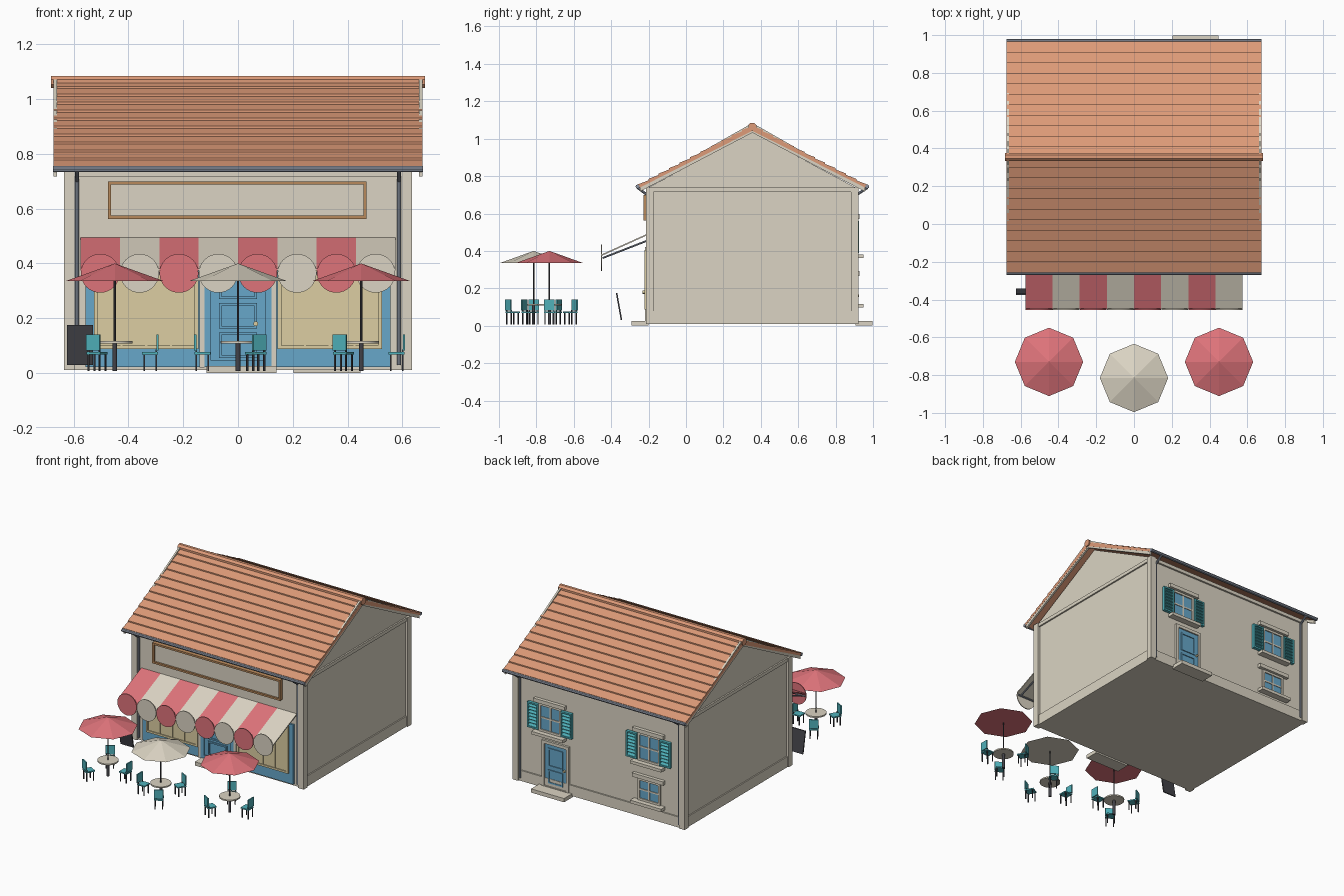
import bpy, bmesh, math
from mathutils import Matrix, Vector

if "Cube" in bpy.data.objects:
    bpy.data.objects.remove(bpy.data.objects["Cube"])


def material(name, r, g, b):
    col = [(c / 255 / 12.92) if c < 11 else ((c / 255 + 0.055) / 1.055) ** 2.4 for c in (r, g, b)] + [1]
    m = bpy.data.materials.new(name)
    m.use_nodes = True
    m.diffuse_color = col
    m.node_tree.nodes["Principled BSDF"].inputs["Base Color"].default_value = col
    return m


PLASTER = material("plaster beige", 219, 212, 195)
ROOF = material("roof terracotta", 222, 155, 120)
RED = material("canvas red", 222, 115, 122)
BLUE = material("joinery blue", 103, 167, 202)
TEAL = material("teal paint", 80, 178, 187)
CREAM = material("shop glass cream", 220, 206, 162)
WOOD = material("sign wood", 185, 138, 92)
DARK = material("dark iron", 66, 66, 72)
METAL = material("gutter grey", 140, 148, 162)


def finish(name, bm, mat, smooth=False):
    bmesh.ops.recalc_face_normals(bm, faces=bm.faces)
    me = bpy.data.meshes.new(name)
    bm.to_mesh(me)
    bm.free()
    me.materials.append(mat)
    ob = bpy.data.objects.new(name, me)
    bpy.context.collection.objects.link(ob)
    if smooth:
        bpy.ops.object.select_all(action='DESELECT')
        ob.select_set(True)
        bpy.context.view_layer.objects.active = ob
        bpy.ops.object.shade_smooth_by_angle(angle=math.radians(40))
    return ob


def boxes(name, mat, *spans):
    """One object from boxes given as x, y and z ranges."""
    bm = bmesh.new()
    for x, y, z in spans:
        centre = Vector([(a + b) / 2 for a, b in (x, y, z)])
        size = Matrix.Diagonal([b - a for a, b in (x, y, z)] + [1])
        bmesh.ops.create_cube(bm, size=1, matrix=Matrix.Translation(centre) @ size)
    return finish(name, bm, mat)


def frame(name, mat, x, y, z, w):
    """Rectangular border of width w facing along y."""
    return boxes(name, mat, (x, y, (z[0], z[0] + w)), (x, y, (z[1] - w, z[1])),
                 ((x[0], x[0] + w), y, (z[0] + w, z[1] - w)), ((x[1] - w, x[1]), y, (z[0] + w, z[1] - w)))


def prism(name, mat, profile, x0, x1):
    """Extrude a (y, z) outline along x."""
    bm = bmesh.new()
    face = bm.faces.new([bm.verts.new((x0, y, z)) for y, z in profile])
    moved = bmesh.ops.extrude_face_region(bm, geom=[face])["geom"]
    bmesh.ops.translate(bm, vec=(x1 - x0, 0, 0), verts=[v for v in moved if isinstance(v, bmesh.types.BMVert)])
    return finish(name, bm, mat)


def rod(name, mat, a, b, r, sides=8, r2=None, smooth=True, spin=0):
    """Cylinder or cone from point a to point b."""
    a, b = Vector(a), Vector(b)
    bm = bmesh.new()
    turn = Vector((0, 0, 1)).rotation_difference(b - a).to_matrix().to_4x4() @ Matrix.Rotation(spin, 4, 'Z')
    bmesh.ops.create_cone(bm, cap_ends=True, segments=sides, radius1=r, radius2=r if r2 is None else r2,
                          depth=(b - a).length, matrix=Matrix.Translation((a + b) / 2) @ turn)
    bmesh.ops.remove_doubles(bm, verts=bm.verts, dist=1e-5)
    return finish(name, bm, mat, smooth)


# House body with gable ends
MID = 0.355
FRONT, BACK = -0.2, 0.905
prism("house_walls", PLASTER, [(FRONT, 0.01), (BACK, 0.01), (BACK, 0.74), (MID, 1.035), (FRONT, 0.74)], -0.62, 0.62)
boxes("corner_pillars", PLASTER, *[((x - 0.02, x + 0.02), (y - 0.02, y + 0.02), (0.01, 0.74))
                                   for x in (-0.616, 0.616) for y in (-0.195, 0.903)])
boxes("cornice_band", PLASTER, ((-0.63, 0.63), (-0.21, 0.917), (0.715, 0.738)))
boxes("plinth", PLASTER, ((-0.628, 0.628), (FRONT, 0.914), (0.01, 0.08)))

# Roof: one stepped tile profile per slope
EAVE, LOW, TOP, ROWS = 0.612, 0.742, 1.062, 11
for side, label in ((-1, "front"), (1, "back")):
    tiles = []
    for i in range(ROWS):
        for t, lift in ((i / ROWS, 0.014), ((i + 1) / ROWS, 0.006)):
            tiles.append((MID + side * EAVE * (1 - t), LOW + (TOP - LOW) * t + lift))
    tiles += [(MID, TOP - 0.02), (MID + side * EAVE, LOW - 0.008)]
    prism(label + "_roof", ROOF, tiles, -0.674, 0.674)
    # Verge boards rise through the tiles toward the ridge
    for x in (-0.667, 0.667):
        prism(label + "_verge_board", PLASTER,
              [(MID + side * (EAVE - 0.01), LOW), (MID, TOP + 0.022), (MID, TOP - 0.03),
               (MID + side * (EAVE - 0.01), LOW - 0.025)], x - 0.006, x + 0.006)
    y = MID + side * (EAVE + 0.002)
    rod(label + "_gutter", METAL, (-0.675, y, 0.744), (0.675, y, 0.744), 0.011)
    wall = FRONT - 0.008 if side < 0 else BACK + 0.008
    for x in (-0.588, 0.588):
        rod(label + "_downpipe", METAL, (x, wall, 0.03), (x, wall, 0.7), 0.007)
        rod(label + "_downpipe_elbow", METAL, (x, wall, 0.7), (x, y, 0.738), 0.007)
rod("ridge_cap", ROOF, (-0.682, MID, 1.063), (0.682, MID, 1.063), 0.024, 8, smooth=False, spin=math.pi / 8)

# Sign board
boxes("sign_panel", PLASTER, ((-0.47, 0.465), (-0.215, FRONT), (0.57, 0.695)))
frame("sign_frame", WOOD, (-0.475, 0.47), (-0.228, FRONT), (0.563, 0.7), 0.012)

# Shop front
for s, label in ((-1, "right"), (1, "left")):
    def span(a, b):
        return tuple(sorted((s * a, s * b)))
    boxes(label + "_shop_panel", BLUE, (span(0.14, 0.557), (-0.213, FRONT), (0.022, 0.42)))
    boxes(label + "_shop_glass", CREAM, (span(0.15, 0.52), (-0.216, FRONT), (0.09, 0.4)))
    frame(label + "_shop_window_rim", CREAM, span(0.145, 0.525), (-0.222, FRONT), (0.088, 0.405), 0.013)
    boxes(label + "_shop_mullions", CREAM, *[(span(x - 0.004, x + 0.004), (-0.22, FRONT), (0.1, 0.4))
                                             for x in (0.245, 0.335, 0.425)])
    boxes(label + "_shop_pilaster", PLASTER, (span(0.122, 0.14), (-0.22, FRONT), (0.02, 0.42)))

# Front door
frame("front_door_frame", BLUE, (-0.122, 0.122), (-0.22, FRONT), (0.022, 0.42), 0.024)
boxes("front_door_leaf", BLUE, ((-0.098, 0.098), (-0.212, FRONT), (0.03, 0.4)))
for z in ((0.055, 0.148), (0.162, 0.255), (0.27, 0.38)):
    frame("front_door_panel", BLUE, (-0.07, 0.07), (-0.219, FRONT), z, 0.01)
rod("front_door_knob", CREAM, (0.065, -0.232, 0.18), (0.065, -0.21, 0.18), 0.009, 12)
boxes("front_step", PLASTER, ((-0.115, 0.14), (-0.292, FRONT), (0, 0.025)))

# Striped awning with round scallops
W = 1.15 / 8
for i in range(8):
    cloth = RED if i % 2 == 0 else PLASTER
    x = -0.575 + W * i
    prism("awning_stripe", cloth, [(FRONT, 0.495), (-0.45, 0.382), (-0.45, 0.374), (FRONT, 0.487)], x, x + W)
    c = x + W / 2
    rod("awning_scallop", cloth, (c, -0.454, 0.364), (c, -0.448, 0.364), 0.071, 32)
for x in (-0.55, 0.55):
    rod("awning_arm", METAL, (x, FRONT, 0.458), (x, -0.446, 0.362), 0.005)
rod("awning_bar", METAL, (-0.57, -0.443, 0.364), (0.57, -0.443, 0.364), 0.005)

# Leaning menu board
prism("menu_board", DARK, [(-0.341, 0.03), (-0.349, 0.03), (-0.375, 0.175), (-0.367, 0.175)], -0.625, -0.53)


# Back openings
def back_window(x, z, h, shutters):
    w = 0.075
    boxes("window_glass", BLUE, ((x - w, x + w), (BACK, 0.909), (z - h, z + h)))
    frame("window_frame", PLASTER, (x - w - 0.008, x + w + 0.008), (BACK, 0.916), (z - h - 0.008, z + h + 0.008), 0.014)
    boxes("window_bars", PLASTER, ((x - 0.005, x + 0.005), (BACK, 0.913), (z - h, z + h)),
          ((x - w, x + w), (BACK, 0.913), (z - 0.005, z + 0.005)))
    boxes("window_lintel", PLASTER, ((x - 0.115, x + 0.115), (BACK, 0.928), (z + h + 0.012, z + h + 0.037)))
    boxes("window_sill", PLASTER, ((x - 0.115, x + 0.115), (BACK, 0.948), (z - h - 0.028, z - h - 0.008)))
    if not shutters:
        return
    for s in (-1, 1):
        a, b = sorted((x + s * 0.083, x + s * 0.163))
        boxes("shutter", TEAL, ((a, b), (BACK, 0.915), (z - h, z + h)))
        frame("shutter_border", TEAL, (a, b), (BACK, 0.925), (z - h, z + h), 0.01)
        for k in range(7):
            c = z - h + 0.02 + k * (2 * h - 0.04) / 6
            prism("shutter_slat", TEAL, [(0.914, c + 0.008), (0.925, c - 0.007), (0.914, c - 0.009)], a + 0.01, b - 0.01)


for x in (0.365, -0.365):
    back_window(x, 0.475, 0.085, True)
back_window(-0.365, 0.19, 0.065, False)
frame("back_door_frame", PLASTER, (0.225, 0.425), (BACK, 0.92), (0.01, 0.33), 0.02)
boxes("back_door_leaf", BLUE, ((0.245, 0.405), (BACK, 0.911), (0.025, 0.31)))
for z in ((0.05, 0.14), (0.16, 0.285)):
    frame("back_door_panel", BLUE, (0.27, 0.38), (BACK, 0.917), z, 0.01)
rod("back_door_knob", CREAM, (0.258, 0.91, 0.16), (0.258, 0.925, 0.16), 0.007, 12)
boxes("back_step", PLASTER, ((0.203, 0.447), (BACK, 0.998), (0, 0.025)))


# Terrace sets: parasol, table and three chairs
def chair(x, y, angle):
    parts = [boxes("chair_seat", TEAL, ((-0.03, 0.028), (-0.028, 0.028), (0.068, 0.076))),
             boxes("chair_back", TEAL, ((0.022, 0.03), (-0.028, 0.028), (0.082, 0.14))),
             boxes("chair_legs", DARK, *[((a - 0.003, a + 0.003), (b - 0.003, b + 0.003), (0.008, 0.07 if a < 0 else 0.085))
                                         for a in (-0.022, 0.022) for b in (-0.023, 0.023)])]
    place = (Matrix.Translation((x, y, 0)) @ Matrix.Rotation(angle, 4, 'Z') @ Matrix.Translation((0.13, 0, 0)))
    for p in parts:
        p.matrix_world = place


for x, y, cloth, start in ((-0.45, -0.73, RED, 0), (0, -0.815, PLASTER, math.pi), (0.45, -0.73, RED, 0)):
    rod("parasol_canopy", cloth, (x, y, 0.335), (x, y, 0.4), 0.181, 8, 0, smooth=False)
    rod("parasol_pole", DARK, (x, y, 0.01), (x, y, 0.34), 0.004)
    rod("table_top", PLASTER, (x, y, 0.108), (x, y, 0.117), 0.064, 24)
    rod("table_stem", DARK, (x, y, 0.008), (x, y, 0.108), 0.009, 10)
    for k in range(3):
        chair(x, y, start + k * math.tau / 3)
